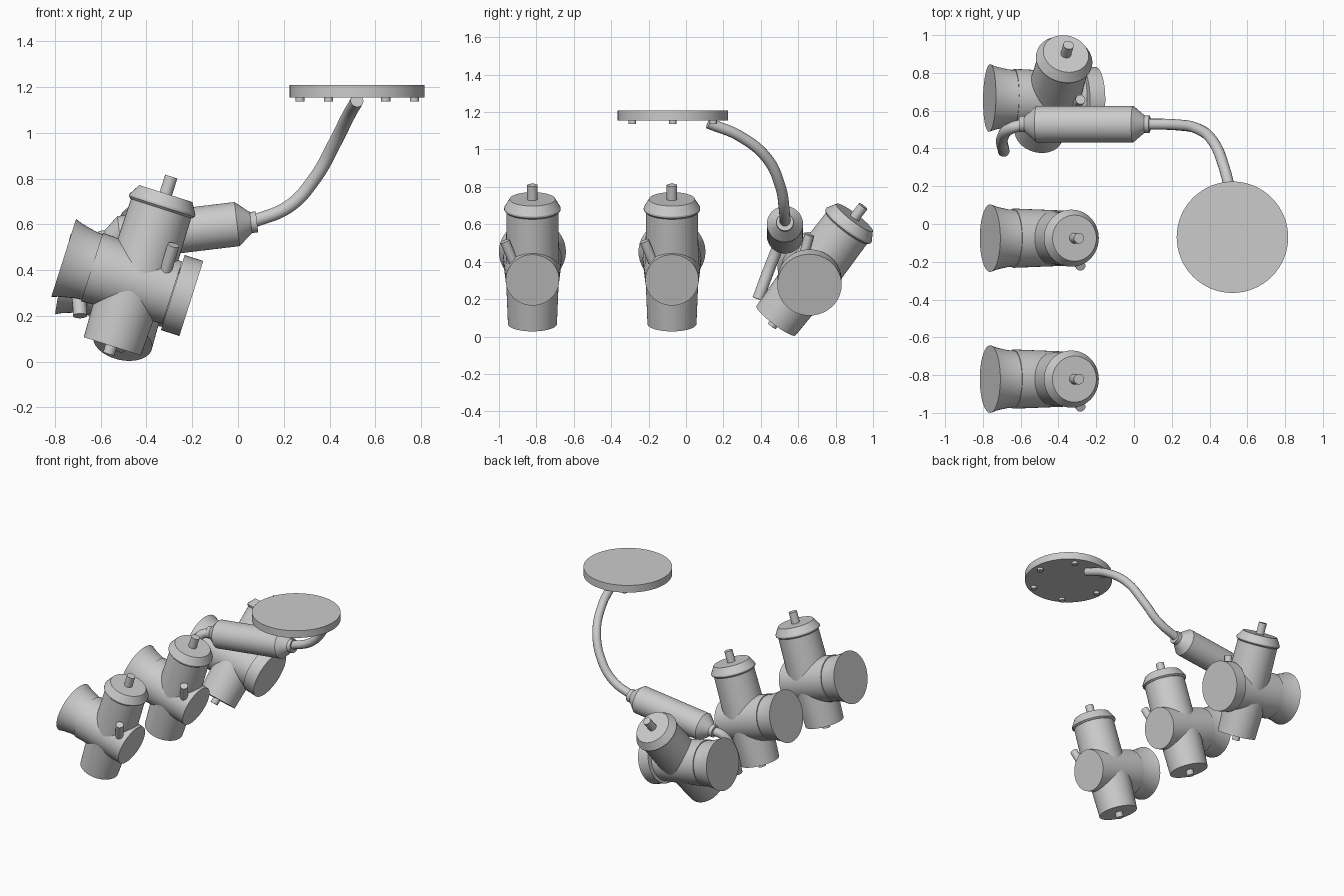
import bpy, bmesh, math
from mathutils import Vector, Matrix

if "Cube" in bpy.data.objects:
    bpy.data.objects.remove(bpy.data.objects["Cube"])

grey = bpy.data.materials.new("light_grey")
grey.use_nodes = True
grey.diffuse_color = (0.6, 0.6, 0.6, 1)
grey.node_tree.nodes["Principled BSDF"].inputs["Base Color"].default_value = (0.6, 0.6, 0.6, 1)


def smooth(ob):
    bpy.ops.object.select_all(action='DESELECT')
    ob.select_set(True)
    bpy.context.view_layer.objects.active = ob
    bpy.ops.object.shade_smooth_by_angle(angle=math.radians(30))


def lathe(name, origin, axis, profile, segments=48):
    """Closed solid from (radius, height) pairs turned around an axis."""
    bm = bmesh.new()
    rings = []
    for r, h in profile:
        ring = []
        for i in range(segments):
            a = math.tau * i / segments
            ring.append(bm.verts.new((r * math.cos(a), r * math.sin(a), h)))
        rings.append(ring)
    for low, high in zip(rings, rings[1:]):
        for i in range(segments):
            j = (i + 1) % segments
            bm.faces.new((low[i], low[j], high[j], high[i]))
    bm.faces.new(rings[0][::-1])
    bm.faces.new(rings[-1])
    turn = Vector((0, 0, 1)).rotation_difference(Vector(axis)).to_matrix().to_4x4()
    bm.transform(Matrix.Translation(origin) @ turn)
    bmesh.ops.recalc_face_normals(bm, faces=bm.faces[:])
    mesh = bpy.data.meshes.new(name)
    bm.to_mesh(mesh)
    bm.free()
    mesh.materials.append(grey)
    ob = bpy.data.objects.new(name, mesh)
    bpy.context.collection.objects.link(ob)
    smooth(ob)
    return ob


def rod(name, start, end, radius):
    start, end = Vector(start), Vector(end)
    span = end - start
    return lathe(name, start, span, [(radius, 0), (radius, span.length)], 24)


def tube(name, points, radius):
    """Smooth bent pipe through the points."""
    curve = bpy.data.curves.new(name, 'CURVE')
    curve.dimensions = '3D'
    curve.bevel_depth = radius
    curve.bevel_resolution = 5
    curve.use_fill_caps = True
    spline = curve.splines.new('BEZIER')
    spline.bezier_points.add(len(points) - 1)
    for bp, p in zip(spline.bezier_points, points):
        bp.co = p
        bp.handle_left_type = bp.handle_right_type = 'AUTO'
    curve.materials.append(grey)
    ob = bpy.data.objects.new(name, curve)
    bpy.context.collection.objects.link(ob)
    bpy.ops.object.select_all(action='DESELECT')
    ob.select_set(True)
    bpy.context.view_layer.objects.active = ob
    bpy.ops.object.convert(target='MESH')
    smooth(bpy.context.view_layer.objects.active)


def valve(tag, origin, along, up):
    """Cross-shaped valve: flared barrel, capped upright, lower socket, side nub."""
    origin, along, up = Vector(origin), Vector(along).normalized(), Vector(up).normalized()
    side = up.cross(along)

    def at(u, w, v):
        return origin + along * u + side * w + up * v

    lathe(tag + "_flare", at(0, 0, 0), along,
          [(.179, 0), (.168, .03), (.159, .07), (.153, .10), (.15, .135)])
    lathe(tag + "_barrel", at(.13, 0, 0), along, [(.157, 0), (.143, .368)])
    lathe(tag + "_upright", at(.34, 0, 0), up, [(.143, 0), (.138, .35)])
    lathe(tag + "_cap", at(.34, 0, .335), up, [(.14, 0), (.151, .01), (.151, .02), (.122, .069)])
    rod(tag + "_top_stem", at(.34, 0, .39), at(.34, 0, .482), .028)
    lathe(tag + "_lower_socket", at(.32, 0, 0), -up, [(.143, 0), (.131, .303)])
    rod(tag + "_bottom_stem", at(.315, 0, -.29), at(.315, 0, -.34), .026)
    rod(tag + "_side_nub", at(.443, -.08, .03), at(.44, -.148, .2), .026)


# Two matching valves in a row and a third leaning back
tilt = math.radians(17.7)
for tag, y in (("front_valve", -.821), ("middle_valve", -.075)):
    valve(tag, (-.762, y, .453), (math.cos(tilt), 0, -math.sin(tilt)),
          (math.sin(tilt), 0, math.cos(tilt)))
valve("rear_valve", (-.765, .667, .383), (.553, -.01, -.107), (.121, .41, .541))
lathe("rear_valve_end_flange", (-.204, .66, .276), (-.953, 0, .303), [(.172, 0), (.172, .085)])

# Sleeve with tapered ends and collars
sleeve_axis = Vector((1, 0, .12)).normalized()
lathe("sleeve", (-.58, .529, .532), sleeve_axis,
      [(.04, 0), (.097, .065), (.097, .58), (.045, .642)])
lathe("right_collar", (.05, .529, .607), sleeve_axis, [(.046, 0), (.046, .033)], 32)
lathe("left_collar", (-.605, .529, .529), sleeve_axis, [(.042, 0), (.042, .033)], 32)

# Bent pipes on both sides of the sleeve
tube("arm_pipe", [(.05, .529, .607), (.225, .525, .68), (.335, .505, .80),
                  (.42, .435, .95), (.48, .29, 1.07), (.52, .12, 1.14)], .029)
tube("tail_pipe", [(-.57, .529, .532), (-.655, .505, .505), (-.695, .46, .40),
                   (-.69, .385, .20)], .031)

# Round mounting plate with a ring of studs underneath
cx, cy = .521, -.07
lathe("mounting_plate", (cx, cy, 1.155), (0, 0, 1), [(.295, 0), (.295, .053)], 64)
for k in range(6):
    a = math.tau * k / 6
    x, y = cx + .25 * math.cos(a), cy + .25 * math.sin(a)
    rod("stud_%d" % (k + 1), (x, y, 1.137), (x, y, 1.16), .02)
